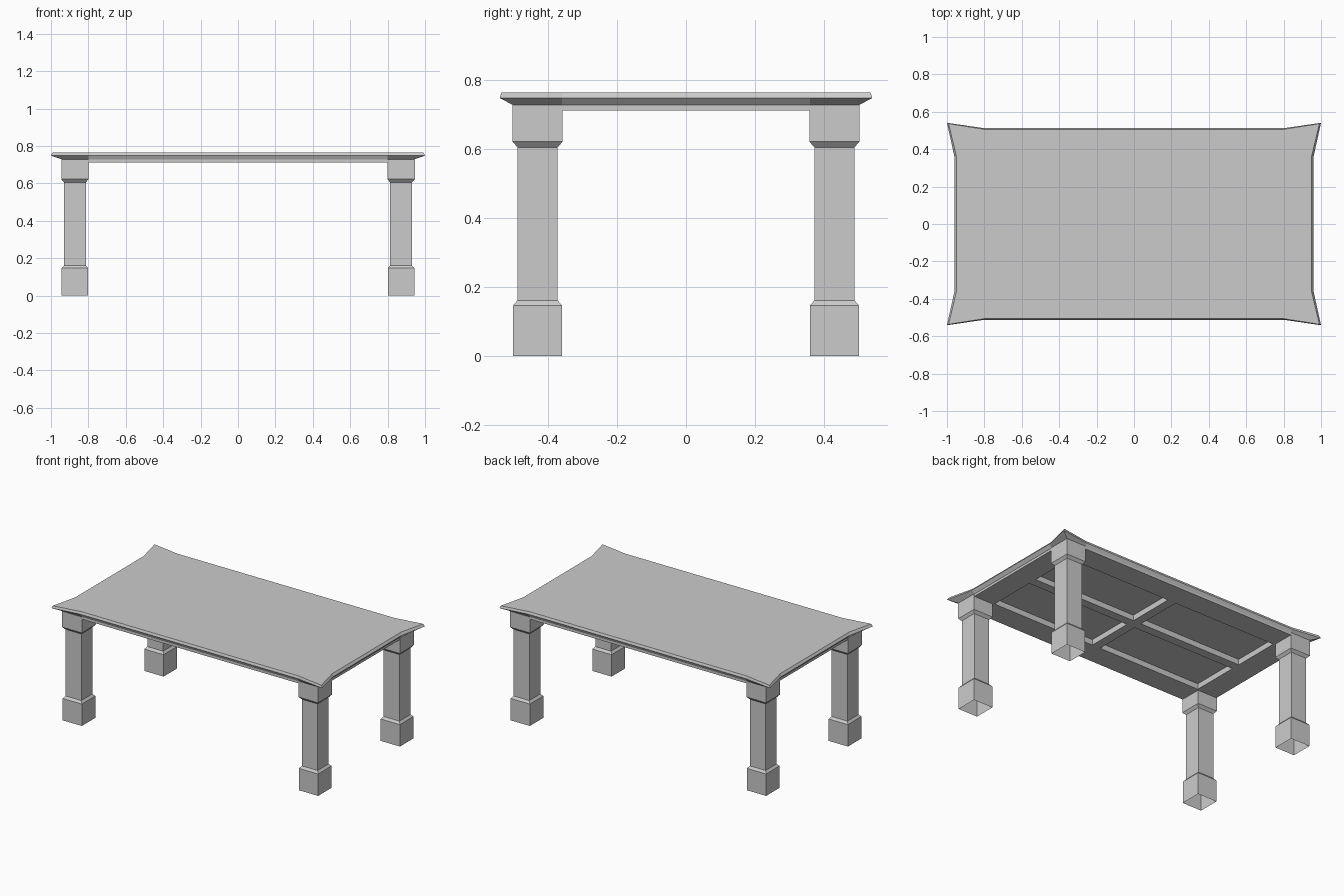
import bpy, bmesh

if "Cube" in bpy.data.objects:
    bpy.data.objects.remove(bpy.data.objects["Cube"])


def finish(name, bm):
    bmesh.ops.recalc_face_normals(bm, faces=bm.faces)
    me = bpy.data.meshes.new(name)
    bm.to_mesh(me)
    bm.free()
    ob = bpy.data.objects.new(name, me)
    bpy.context.collection.objects.link(ob)
    return ob


def loft(bm, rings, cap_start=True, cap_end=True):
    loops = [[bm.verts.new(p) for p in r] for r in rings]
    n = len(loops[0])
    for a, b in zip(loops, loops[1:]):
        for i in range(n):
            j = (i + 1) % n
            bm.faces.new((a[i], a[j], b[j], b[i]))
    if cap_start:
        bm.faces.new(loops[0][::-1])
    if cap_end:
        bm.faces.new(loops[-1])


def outline(cx, cy, mx, my, z):
    # flared rectangle: corners (cx, cy), straight middles at mx and my
    return [(cx, cy, z), (0.8, my, z), (-0.8, my, z), (-cx, cy, z),
            (-mx, 0.36, z), (-mx, -0.36, z), (-cx, -cy, z),
            (-0.8, -my, z), (0.8, -my, z), (cx, -cy, z),
            (mx, -0.36, z), (mx, 0.36, z)]


# Table top: flared corners and undercut edge above a flat apron frame
bm = bmesh.new()
loft(bm, [outline(0.942, 0.502, 0.942, 0.502, 0.712),
          outline(0.942, 0.502, 0.942, 0.502, 0.728),
          outline(1.0, 0.541, 0.960, 0.512, 0.748),
          outline(0.991, 0.536, 0.949, 0.506, 0.764)])
top = finish("table_top", bm)

# Recessed panels in the underside, leaving rails between them
for sx, side in ((-1, "left"), (1, "right")):
    for sy, end in ((-1, "front"), (1, "back")):
        bm = bmesh.new()
        bmesh.ops.create_cube(bm, size=1)
        bmesh.ops.scale(bm, vec=(0.76, 0.32, 0.08), verts=bm.verts)
        bmesh.ops.translate(bm, vec=(0.41 * sx, 0.19 * sy, 0.709), verts=bm.verts)
        cutter = finish(f"{end}_{side}_panel_cutter", bm)
        cutter.hide_render = True
        cutter.hide_viewport = True
        mod = top.modifiers.new(f"{end}_{side}_panel", "BOOLEAN")
        mod.operation = "DIFFERENCE"
        mod.object = cutter

# Square legs with block foot and cap, open underneath
leg_profile = [(0.0, 0.071), (0.146, 0.071), (0.161, 0.058),
               (0.605, 0.058), (0.622, 0.073), (0.728, 0.073)]
for side, sx in (("left", -1), ("right", 1)):
    for end, sy in (("front", -1), ("back", 1)):
        x, y = 0.872 * sx, 0.431 * sy
        bm = bmesh.new()
        loft(bm, [[(x - h, y - h, z), (x + h, y - h, z),
                   (x + h, y + h, z), (x - h, y + h, z)]
                  for z, h in leg_profile], cap_start=False)
        finish(f"{end}_{side}_leg", bm)
